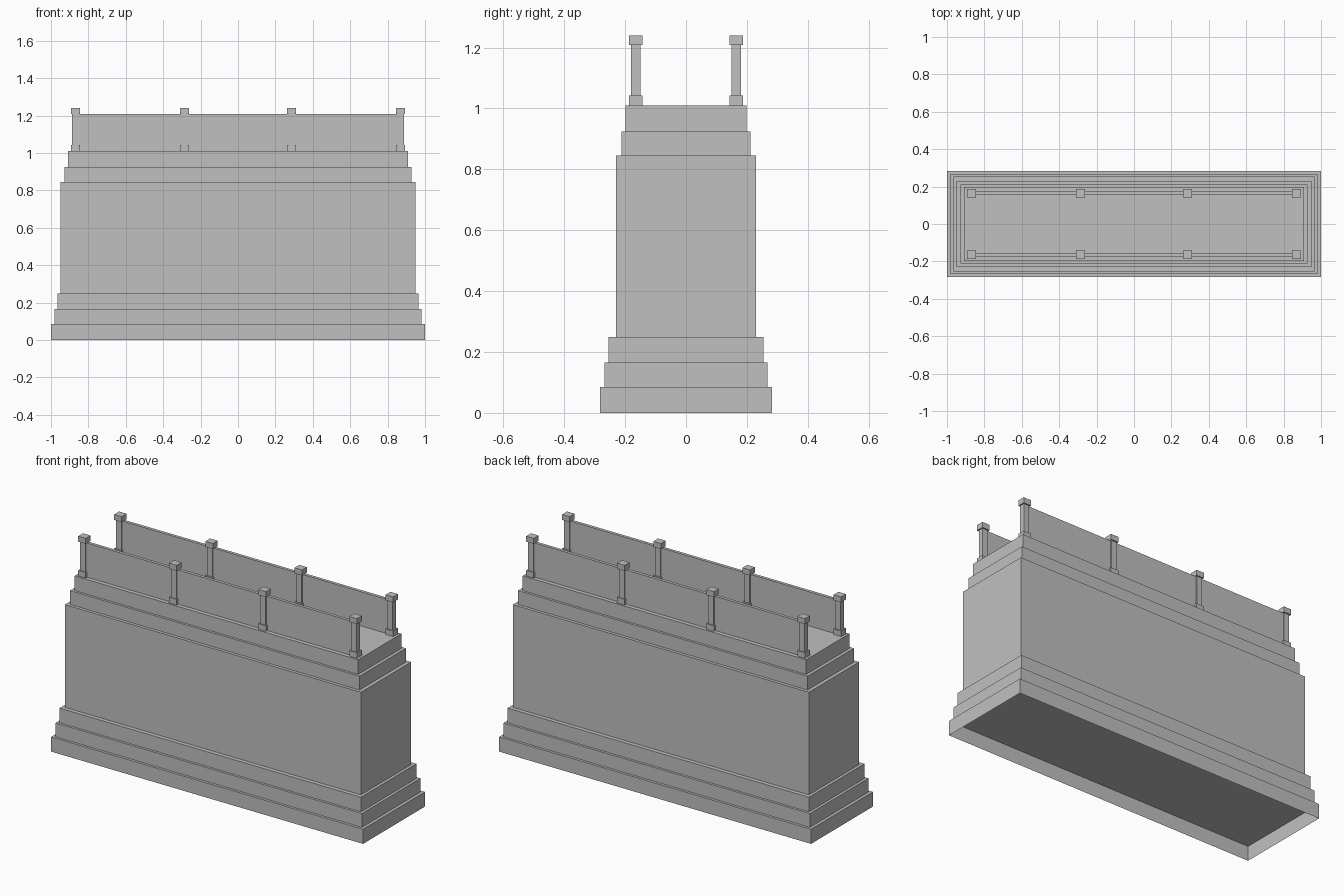
import bpy
import bmesh
from mathutils import Matrix, Vector

default = bpy.data.objects.get("Cube")
if default:
    bpy.data.objects.remove(default, do_unlink=True)

stone = bpy.data.materials.new("grey stone")
stone.use_nodes = True
grey = (0.53, 0.53, 0.53, 1)
stone.diffuse_color = grey
stone.node_tree.nodes["Principled BSDF"].inputs["Base Color"].default_value = grey


def add_box(bm, x, y, z0, z1, width, depth):
    """Add a box centred on x, y that spans z0 to z1."""
    place = Matrix.Translation((x, y, (z0 + z1) / 2))
    size = Matrix.Diagonal((width, depth, z1 - z0, 1))
    bmesh.ops.create_cube(bm, size=1, matrix=place @ size)


def finish(name, bm):
    mesh = bpy.data.meshes.new(name)
    bm.to_mesh(mesh)
    bm.free()
    mesh.materials.append(stone)
    obj = bpy.data.objects.new(name, mesh)
    bpy.context.collection.objects.link(obj)
    return obj


# Stepped body: name, half width, half depth, top height
tiers = [
    ("plinth_lower", 1.0, 0.283, 0.085),
    ("plinth_middle", 0.982, 0.268, 0.165),
    ("plinth_upper", 0.966, 0.254, 0.25),
    ("main_block", 0.949, 0.23, 0.845),
    ("cornice_lower", 0.928, 0.212, 0.925),
    ("cornice_upper", 0.909, 0.198, 1.01),
]
floor = 0
for name, half_x, half_y, top in tiers:
    bm = bmesh.new()
    add_box(bm, 0, 0, floor, top, 2 * half_x, 2 * half_y)
    if floor == 0:
        # The lowest tier is open underneath
        bm.normal_update()
        under = [f for f in bm.faces if f.normal.dot(Vector((0, 0, -1))) > 0.9]
        bmesh.ops.delete(bm, geom=under, context="FACES")
    finish(name, bm)
    floor = top

# Parapets along the front and back edges
rail_y = 0.165
rail_top = 1.208
cap_top = 1.24
post_xs = (-0.87, -0.286, 0.286, 0.87)
for side, y in (("front", -rail_y), ("back", rail_y)):
    bm = bmesh.new()
    add_box(bm, 0, y, floor, rail_top, 1.76, 0.018)
    finish(side + "_parapet_panel", bm)
    for number, x in enumerate(post_xs, 1):
        bm = bmesh.new()
        add_box(bm, x, y, floor, 1.042, 0.048, 0.044)
        add_box(bm, x, y, 1.042, rail_top, 0.034, 0.03)
        add_box(bm, x, y, rail_top, cap_top, 0.048, 0.044)
        finish(f"{side}_post_{number}", bm)
